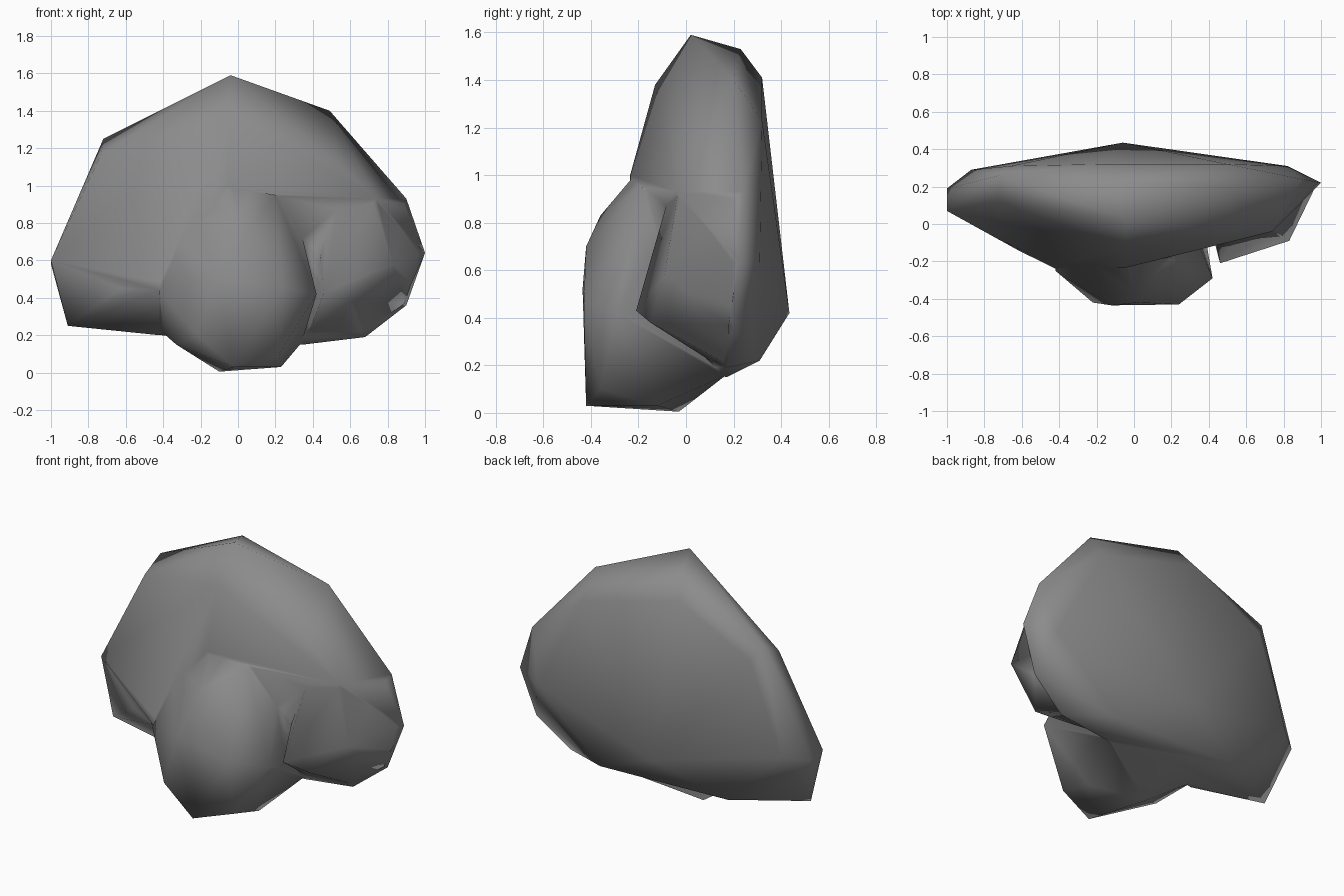
import bpy
import bmesh

cube = bpy.data.objects.get("Cube")
if cube:
    bpy.data.objects.remove(cube, do_unlink=True)

# One plain stone colour
stone = bpy.data.materials.new("grey_stone")
stone.use_nodes = True
GREY = (0.26, 0.26, 0.26, 1.0)
stone.diffuse_color = GREY
bsdf = stone.node_tree.nodes["Principled BSDF"]
bsdf.inputs["Base Color"].default_value = GREY
bsdf.inputs["Roughness"].default_value = 0.9


def rock_lump(name, corners):
    """Wrap a chunky low-poly lump around a few corner points."""
    bm = bmesh.new()
    for corner in corners:
        bm.verts.new(corner)
    hull = bmesh.ops.convex_hull(bm, input=bm.verts[:])
    unused = {e for e in hull["geom_interior"] + hull["geom_unused"]
              if isinstance(e, bmesh.types.BMVert)}
    bmesh.ops.delete(bm, geom=list(unused), context="VERTS")
    bmesh.ops.recalc_face_normals(bm, faces=bm.faces[:])
    for face in bm.faces:
        face.smooth = True
    mesh = bpy.data.meshes.new(name)
    bm.to_mesh(mesh)
    bm.free()
    mesh.materials.append(stone)
    obj = bpy.data.objects.new(name, mesh)
    bpy.context.collection.objects.link(obj)
    return obj


def fuse(body, lump):
    """Merge a lump into the body so that they share one skin."""
    union = body.modifiers.new("union", "BOOLEAN")
    union.operation = "UNION"
    union.solver = "EXACT"
    union.object = lump
    depsgraph = bpy.context.evaluated_depsgraph_get()
    fused = bpy.data.meshes.new_from_object(body.evaluated_get(depsgraph))
    body.modifiers.clear()
    body.data = fused
    bpy.data.objects.remove(lump, do_unlink=True)


# Tall slab: crest, flat back, both ends, then the ridged front
crest = [(-.04, .02, 1.59), (-.13, .23, 1.53), (.49, .2, 1.4),
         (-.72, .26, 1.25), (-.73, .12, 1.17)]
back = [(-.18, .32, 1.41), (.5, .32, 1.23), (-.66, .31, 1.16), (-.87, .29, .6),
        (-.06, .435, .42), (.82, .31, .62), (.38, .31, .22), (-.5, .3, .24)]
ends = [(-1, .07, .6), (-1, .19, .58), (-.91, .06, .25),
        (1, .22, .64), (.9, .24, .93), (.9, .2, .36), (.72, .2, 1.12)]
front = [(-.04, -.03, 1.51), (-.05, -.13, 1.38), (-.05, -.235, 1),
         (-.62, -.14, .45), (-.42, -.24, .44), (-.42, 0, .2), (.55, -.04, 1.1),
         (.74, -.04, .93), (.45, -.06, .5), (.35, .17, .15), (.68, .17, .19)]
rock = rock_lump("rock", crest + back + ends + front)

# Rounded boulder swelling out at the foot
underside = [(-.02, -.42, .03), (.23, -.12, .03), (-.1, -.03, .005),
             (-.22, -.42, .2), (-.33, -.2, .15), (-.41, .03, .22),
             (.34, .17, .16), (0, .26, .25), (.22, -.36, .1)]
belly = [(.24, -.43, .46), (-.12, -.435, .52), (.02, -.42, .7),
         (0, -.36, .83), (.42, -.29, .42), (-.42, -.25, .43)]
root = [(-.05, -.225, .99), (.2, -.185, .95), (-.4, -.1, .8),
        (.3, 0, .9), (-.05, 0, 1)]
fuse(rock, rock_lump("boulder", underside + belly + root))

# Shoulder bulging low on one side
fuse(rock, rock_lump("shoulder", [
    (.56, -.03, 1.06), (.735, -.035, .92), (.83, -.09, .58), (.6, -.15, .38),
    (.46, -.21, .43), (.89, .2, .9), (.98, .22, .64), (.89, .18, .37),
    (.67, .18, .2), (.36, .18, .17), (.45, .2, .9), (.44, -.1, .62)]))

# Tidy the seams
bm = bmesh.new()
bm.from_mesh(rock.data)
bmesh.ops.remove_doubles(bm, verts=bm.verts[:], dist=0.012)
for face in bm.faces:
    face.smooth = True
bm.to_mesh(rock.data)
bm.free()
